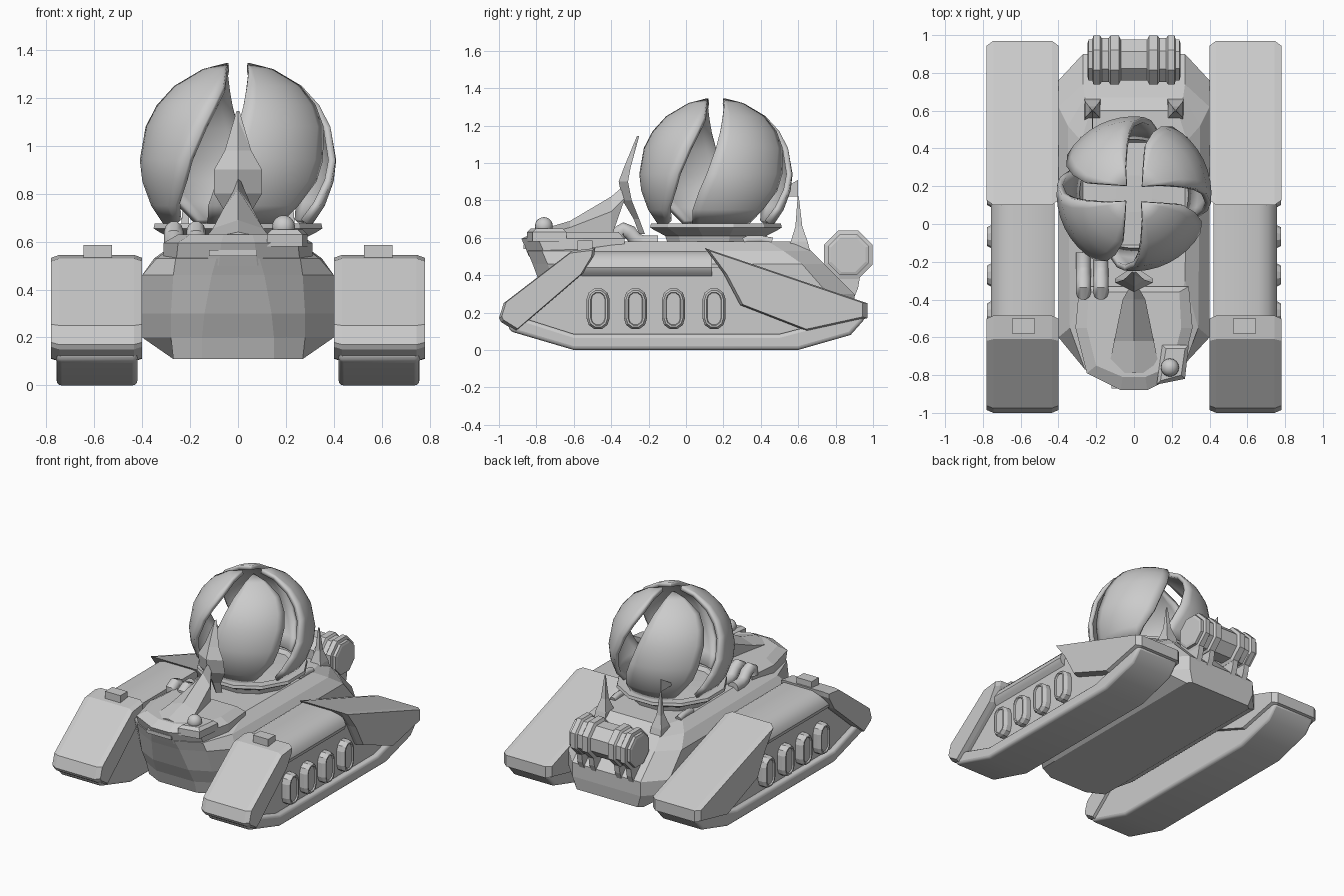
import bpy, bmesh
from math import sin, cos, pi, radians, sqrt
from mathutils import Vector

if "Cube" in bpy.data.objects:
    bpy.data.objects.remove(bpy.data.objects["Cube"])


def make(name, verts, faces, smooth=False, mirror=False, bevel=0, segs=1):
    me = bpy.data.meshes.new(name)
    me.from_pydata([tuple(v) for v in verts], [], faces)
    bm = bmesh.new()
    bm.from_mesh(me)
    bmesh.ops.recalc_face_normals(bm, faces=bm.faces)
    bm.to_mesh(me)
    bm.free()
    ob = bpy.data.objects.new(name, me)
    bpy.context.collection.objects.link(ob)
    if bevel:
        b = ob.modifiers.new("bevel", 'BEVEL')
        b.width, b.segments, b.limit_method = bevel, segs, 'ANGLE'
        b.angle_limit = radians(50)
    if mirror:
        ob.modifiers.new("mirror", 'MIRROR')
    if smooth:
        bpy.ops.object.select_all(action='DESELECT')
        ob.select_set(True)
        bpy.context.view_layer.objects.active = ob
        bpy.ops.object.shade_smooth_by_angle(angle=radians(40))
    return ob


def loft(name, rings, **kw):
    """Skin closed rings of equal point count and cap both ends."""
    n = len(rings[0])
    verts = [p for r in rings for p in r]
    faces = [(k * n + i, k * n + (i + 1) % n, (k + 1) * n + (i + 1) % n, (k + 1) * n + i)
             for k in range(len(rings) - 1) for i in range(n)]
    faces += [tuple(range(n)), tuple(range((len(rings) - 1) * n, len(rings) * n))]
    return make(name, verts, faces, **kw)


def prism(name, prof, x0, x1, **kw):
    return loft(name, [[(x, y, z) for y, z in prof] for x in (x0, x1)], **kw)


def fender(name, prof, **kw):
    """Side profile extruded across a track, with slightly shrunk cheeks."""
    cy, cz = (sum(p[i] for p in prof) / len(prof) for i in (0, 1))
    return loft(name, [[(x, cy + (y - cy) * s, cz + (z - cz) * s) for y, z in prof]
                       for x, s in ((.40, .94), (.435, 1), (.745, 1), (.78, .94))], mirror=True)


def box(name, x0, x1, y0, y1, z0, z1, **kw):
    return prism(name, [(y0, z0), (y1, z0), (y1, z1), (y0, z1)], x0, x1, **kw)


def plan_loft(name, levels, **kw):
    """Stack of half outlines (x, y) at heights z, mirrored about x = 0."""
    return loft(name, [[(x, y, z) for x, y in h] + [(-x, y, z) for x, y in reversed(h)]
                       for z, h in levels], **kw)


def tube(name, pts, r, **kw):
    """Round pipe through points lying in a y-z plane."""
    pts = [Vector(p) for p in pts]
    rings = []
    for i, p in enumerate(pts):
        t = (pts[min(i + 1, len(pts) - 1)] - pts[max(i - 1, 0)]).normalized()
        u = Vector((1, 0, 0))
        v = t.cross(u).normalized()
        rings.append([p + r * (cos(a) * u + sin(a) * v) for a in [k * pi / 5 for k in range(10)]])
    return loft(name, rings, smooth=True, **kw)


# Central hull
plan_loft("hull", [
    (.11, [(.15, -.68), (.27, -.62), (.27, -.50), (.27, .86), (.24, .89)]),
    (.20, [(.15, -.71), (.28, -.64), (.40, -.50), (.40, .76), (.27, .90)]),
    (.30, [(.14, -.76), (.28, -.69), (.40, -.55), (.40, .76), (.27, .90)]),
    (.46, [(.11, -.82), (.27, -.74), (.40, -.60), (.40, .62), (.27, .74)]),
    (.53, [(.09, -.85), (.26, -.77), (.34, -.55), (.35, .52), (.26, .67)]),
    (.58, [(.06, -.45), (.24, -.42), (.27, -.30), (.28, .44), (.23, .60)])])

# Raised nose deck with slot, ridge, sensor pad and ball
plan_loft("nose_deck", [
    (.50, [(.08, -.84), (.26, -.75), (.31, -.55), (.29, -.33)]),
    (.595, [(.07, -.88), (.25, -.79), (.31, -.55), (.29, -.33)]),
    (.63, [(.06, -.81), (.20, -.75), (.25, -.55), (.24, -.36)])])
box("nose_slot", -.12, .08, -.87, -.8, .54, .565)
loft("nose_ridge", [[(-w, y, b), (-w, y, s), (0, y, t), (w, y, s), (w, y, b)] for y, w, b, s, t in
                    [(-.33, .02, .80, .81, .88), (-.40, .06, .60, .74, .82),
                     (-.62, .105, .58, .655, .69), (-.79, .14, .58, .61, .64)]])
loft("sensor_pad", [[(.12 + d, -.85 + d, z), (.27 - d, -.82 + d, z),
                     (.29 - d, -.64 - d, z), (.15 + d, -.64 - d, z)]
                    for z, d in [(.58, 0), (.63, 0), (.65, .02)]])
bpy.ops.mesh.primitive_uv_sphere_add(segments=16, ring_count=10, radius=.048, location=(.19, -.76, .662))
bpy.context.object.name = "sensor_ball"
bpy.ops.object.shade_smooth()

# Upright spike shield in front of the dome
loft("spike_shield", [[(-w, b, z), (0, f, z), (w, b, z), (0, b - .01, z)] for z, w, f, b in
                      [(.62, .03, -.25, -.22), (.70, .04, -.28, -.25), (.80, .10, -.34, -.29),
                       (.90, .10, -.36, -.31), (.98, .055, -.33, -.295), (1.145, .006, -.262, -.25)]])

# Turret ring under the dome
CY, CZ, R = .16, .94, .41
N = 12
loft("turret_ring", [[(r * cos(2 * pi * (i + .5) / N), CY + r * sin(2 * pi * (i + .5) / N), z)
                      for i in range(N)] for r, z in
                     [(.28, .52), (.28, .555), (.265, .56), (.28, .61), (.34, .64), (.365, .655),
                      (.36, .675), (.30, .675), (.28, .65), (.1, .66)]])

# Four twisted dome petals: height, start angle, end angle
table = [(1.345, 38, 47), (1.32, 17, 71), (1.25, 8, 77), (1.17, 4, 73), (1.08, 0, 68),
         (.94, -7, 60), (.85, -13, 55), (.75, -20, 44), (.675, -24, 35)]
M = 8
for q in range(4):
    vs = []
    for z, s, e in table:
        rho = sqrt(R * R - (z - CZ) ** 2)
        for i in range(M + 1):
            a = radians(s + (e - s) * i / M + 90 * q)
            vs.append((rho * cos(a), CY + rho * sin(a), z))
    W = M + 1
    fs = [(k * W + i, (k + 1) * W + i, (k + 1) * W + i + 1, k * W + i + 1)
          for k in range(len(table) - 1) for i in range(M)]
    petal = make(f"dome_petal_{q + 1}", vs, fs, smooth=True)
    c = Vector((0, CY, CZ))
    if petal.data.polygons[20].normal.dot(petal.data.polygons[20].center - c) < 0:
        petal.data.flip_normals()
    sol = petal.modifiers.new("thickness", 'SOLIDIFY')
    sol.thickness, sol.offset = .03, -1

# Track units, built on +x and mirrored
prism("track_belt", [(-.94, .10), (-.60, 0), (.60, 0), (.88, .08), (.96, .17), (.90, .19),
                     (.50, .085), (-.60, .085), (-.90, .18), (-.965, .17)], .42, .757,
      mirror=True, bevel=.02, segs=3, smooth=True)
prism("track_core", [(-.92, .12), (-.60, .04), (.60, .04), (.90, .14), (.90, .22), (.22, .44),
                     (-.58, .44)], .42, .72, mirror=True)
loft("track_shoulder", [[(x, y, z) for x, z in
                         [(.42, .36), (.42, .52), (.44, .53), (.66, .53), (.71, .51), (.745, .475),
                          (.757, .44), (.745, .41), (.72, .395), (.70, .36)]]
                        for y in (-.56, .14)], mirror=True, smooth=True)
fender("front_fender", [(-1, .17), (-.975, .25), (-.61, .53), (-.485, .545), (-.49, .51),
                        (-.55, .41), (-.91, .10), (-.99, .15)])
fender("rear_fender", [(.10, .545), (.20, .41), (.29, .24), (.65, .10), (.97, .17), (.97, .25)])
box("fender_box", .525, .645, -.58, -.50, .50, .585, mirror=True)


# Oval ports along the track sides
def oval(x, yc, r):
    half = [k * pi / 5 for k in range(6)]
    return ([(x, yc + r * cos(a), .27 + r * sin(a)) for a in half] +
            [(x, yc - r * cos(a), .17 - r * sin(a)) for a in half])


for i, y in enumerate((-.47, -.27, -.067, .15)):
    loft(f"side_port_{i + 1}", [oval(x, y, r) for x, r in
                                [(.70, .062), (.755, .062), (.777, .05), (.777, .04), (.768, .036)]],
         mirror=True)

# Rear octagonal drum with ribs and support straps
ribs = [(.245, .10), (.24, .118), (.22, .118), (.215, .14), (.18, .14), (.17, .125), (.135, .125),
        (.125, .14), (.08, .14), (.07, .118)]
prof = ribs + [(-x, r) for x, r in reversed(ribs)]
loft("rear_drum", [[(x, .868 + r * cos(pi * (k + .5) / 4), .51 + r * sin(pi * (k + .5) / 4))
                    for k in range(8)] for x, r in prof])
for x in (.103, .197):
    prism("drum_strap", [(.99, .46), (.93, .39), (.92, .33), (.89, .26), (.84, .28), (.76, .42),
                         (.80, .50)], x - .022, x + .018, mirror=True)

# Rear antenna fins with one flag
loft("rear_fin", [[(.22 - w, a, z), (.22 + w, a, z), (.22 + w, b, z), (.22 - w, b, z)]
                  for z, w, a, b in [(.50, .045, .51, .67), (.58, .04, .56, .65),
                                     (.66, .018, .585, .622), (.82, .004, .597, .603)]], mirror=True)
prism("fin_flag", [(.60, .91), (.60, .82), (.45, .82)], -.222, -.218)

# Hoses beside the turret
for i, x in enumerate((-.268, -.175)):
    tube(f"front_hose_{i + 1}", [(x, -.36, .59), (x, -.365, .63), (x, -.335, .645), (x, -.30, .63),
                                 (x, -.27, .59), (x, -.23, .575), (x, -.15, .575)], .04)
tube("rear_hose", [(.26, .31, .58), (.26, .33, .59), (.26, .40, .592), (.26, .46, .58)], .022, mirror=True)
